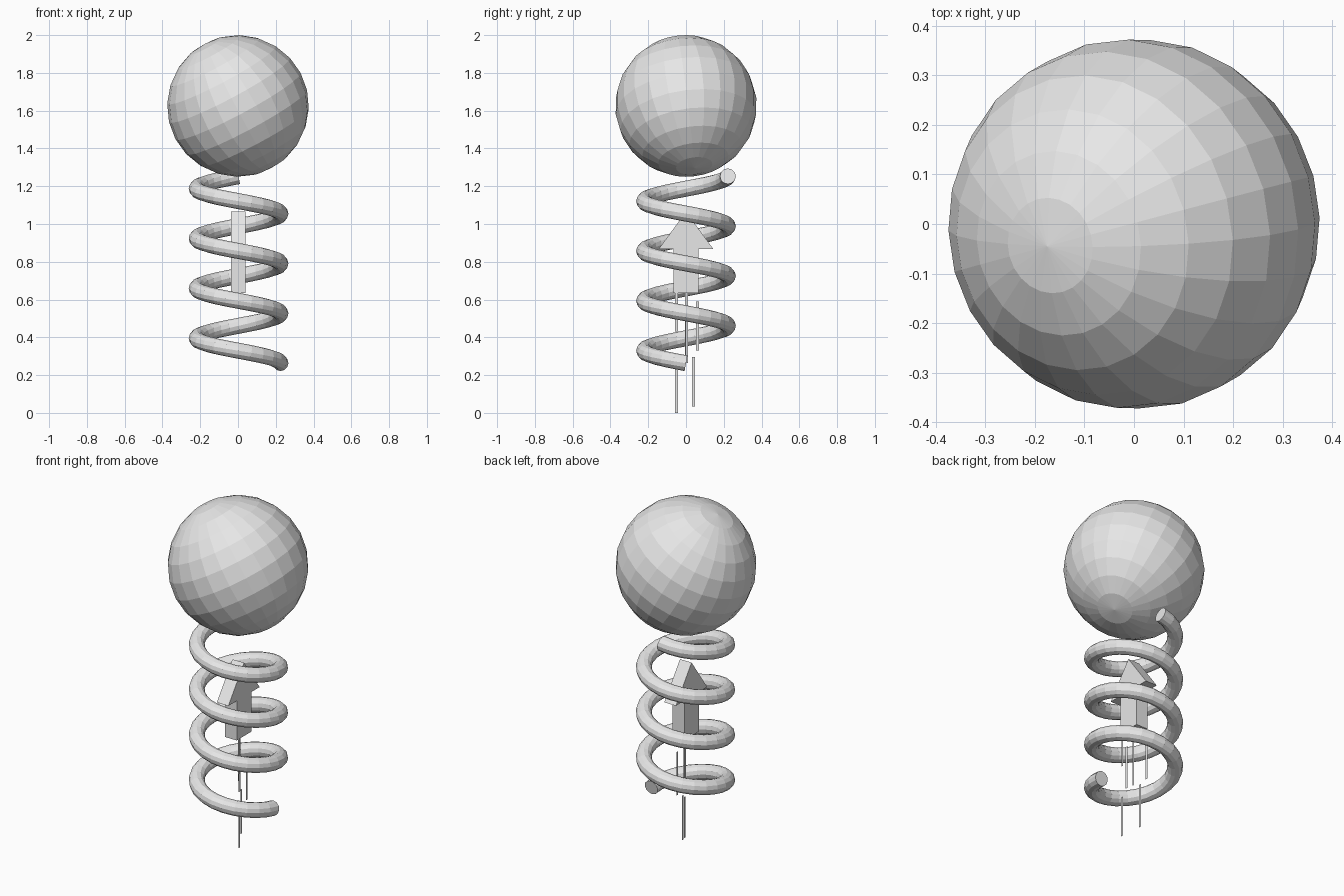
import bpy, bmesh, math
from mathutils import Vector

if "Cube" in bpy.data.objects:
    bpy.data.objects.remove(bpy.data.objects["Cube"])

grey = bpy.data.materials.new("light_grey")
grey.diffuse_color = (0.8, 0.8, 0.8, 1)
grey.use_nodes = True
grey.node_tree.nodes["Principled BSDF"].inputs["Base Color"].default_value = grey.diffuse_color


def make_object(name, bm):
    bmesh.ops.recalc_face_normals(bm, faces=bm.faces[:])
    mesh = bpy.data.meshes.new(name)
    bm.to_mesh(mesh)
    bm.free()
    mesh.materials.append(grey)
    obj = bpy.data.objects.new(name, mesh)
    bpy.context.collection.objects.link(obj)
    return obj


# Faceted ball with its pole tilted to one side
bm = bmesh.new()
bmesh.ops.create_uvsphere(bm, u_segments=24, v_segments=12, radius=0.375)
ball = make_object("ball", bm)
ball.location = (0, 0, 1.625)
pole = Vector((-0.467, -0.12, 0.876))
ball.rotation_mode = 'QUATERNION'
ball.rotation_quaternion = Vector((0, 0, 1)).rotation_difference(pole)

# Coil spring: a round section swept along a clockwise helix
TURNS, STEPS, SIDES = 3.75, 24, 12
COIL_R, TUBE_R, PITCH, START_Z = 0.222, 0.042, 0.264, 0.263
bm = bmesh.new()
rings = []
for i in range(int(TURNS * STEPS) + 1):
    a = -2 * math.pi * i / STEPS
    out = Vector((math.cos(a), math.sin(a), 0))
    centre = out * COIL_R + Vector((0.003, 0, START_Z + PITCH * i / STEPS))
    tangent = Vector((math.sin(a) * COIL_R, -math.cos(a) * COIL_R,
                      PITCH / (2 * math.pi))).normalized()
    side = tangent.cross(out)
    ring = []
    for j in range(SIDES):
        b = 2 * math.pi * j / SIDES
        ring.append(bm.verts.new(centre + TUBE_R * (math.cos(b) * out + math.sin(b) * side)))
    rings.append(ring)
for r0, r1 in zip(rings, rings[1:]):
    for j in range(SIDES):
        k = (j + 1) % SIDES
        bm.faces.new((r0[j], r0[k], r1[k], r1[j]))
bm.faces.new(rings[0])
bm.faces.new(rings[-1])
make_object("coil_spring", bm)

# Upward arrow: a flat profile extruded across x
half = [(0.067, 0.635), (0.067, 0.867), (0.145, 0.867)]
profile = half + [(0, 1.065)] + [(-y, z) for y, z in reversed(half)]
bm = bmesh.new()
face = bm.faces.new([bm.verts.new((-0.036, y, z)) for y, z in profile])
extruded = bmesh.ops.extrude_face_region(bm, geom=[face], use_keep_orig=True)
moved = [v for v in extruded["geom"] if isinstance(v, bmesh.types.BMVert)]
bmesh.ops.translate(bm, verts=moved, vec=(0.075, 0, 0))
make_object("arrow", bm)

# Thin flat motion strips trailing below the arrow: x, y, bottom, top
strips = [
    (0.042, -0.05, 0.0, 0.24),
    (0.055, 0.004, 0.265, 0.52),
    (0.008, 0.003, 0.30, 0.635),
    (-0.036, 0.06, 0.33, 0.59),
    (-0.008, 0.04, 0.035, 0.295),
    (0.04, -0.05, 0.43, 0.635),
]
for n, (x, y, z0, z1) in enumerate(strips):
    bm = bmesh.new()
    w = 0.0075
    bm.faces.new([bm.verts.new((x, y + dy, z))
                  for dy, z in ((-w, z0), (w, z0), (w, z1), (-w, z1))])
    make_object(f"motion_strip_{n + 1}", bm)
